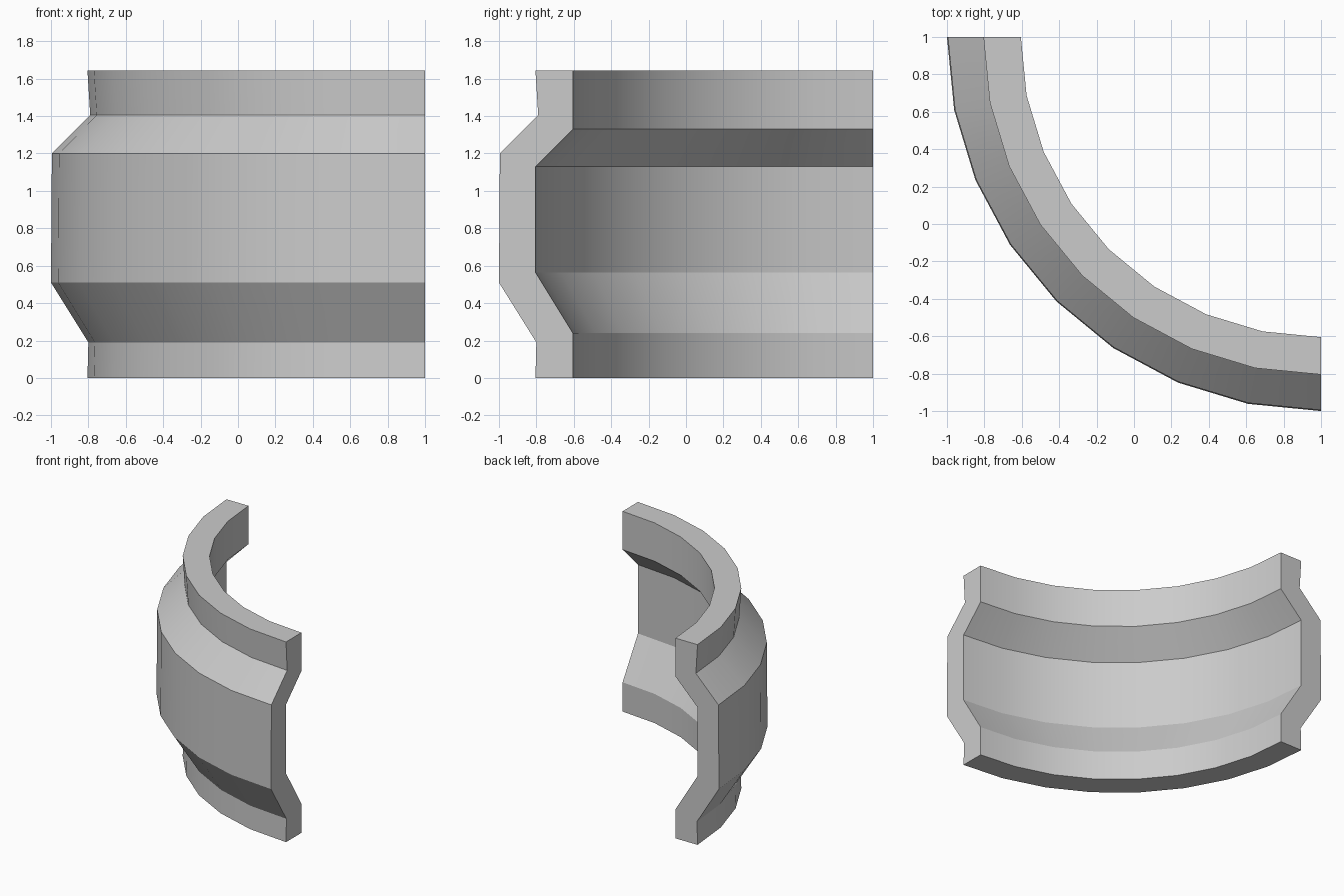
import bpy, bmesh
from math import radians, pi
from mathutils import Vector

if "Cube" in bpy.data.objects:
    bpy.data.objects.remove(bpy.data.objects["Cube"])

CENTRE = Vector((1.0, 1.0, 0.0))   # axis of the quarter-turn sweep
SEGMENTS = 8

# Wall cross-section as (radius, height): outer side up, inner side down
profile = [
    (1.805, 0.0), (1.80, 0.19), (2.0, 0.51), (1.995, 1.20), (1.79, 1.405), (1.805, 1.645),
    (1.605, 1.645), (1.605, 1.33), (1.805, 1.13), (1.805, 0.565), (1.605, 0.24), (1.605, 0.0),
]

# Curved wall: sweep the profile from the -x end round to the -y end
bm = bmesh.new()
start = [bm.verts.new((CENTRE.x - r, CENTRE.y, z)) for r, z in profile]
edges = [bm.edges.new((start[i], start[(i + 1) % len(start)])) for i in range(len(start))]
swept = bmesh.ops.spin(bm, geom=start + edges, cent=CENTRE, axis=(0, 0, 1),
                       angle=pi / 2, steps=SEGMENTS, use_duplicate=False)

# End caps
last_edges = [g for g in swept["geom_last"] if isinstance(g, bmesh.types.BMEdge)]
bmesh.ops.contextual_create(bm, geom=[e for e in bm.edges if e.is_boundary and e not in last_edges])
bmesh.ops.contextual_create(bm, geom=last_edges)
bmesh.ops.recalc_face_normals(bm, faces=bm.faces)

mesh = bpy.data.meshes.new("curved_wall")
bm.to_mesh(mesh)
bm.free()
wall = bpy.data.objects.new("curved_wall", mesh)
bpy.context.collection.objects.link(wall)

# Smooth around the sweep, crisp at the profile corners
bpy.context.view_layer.objects.active = wall
wall.select_set(True)
bpy.ops.object.shade_smooth_by_angle(angle=radians(25))
